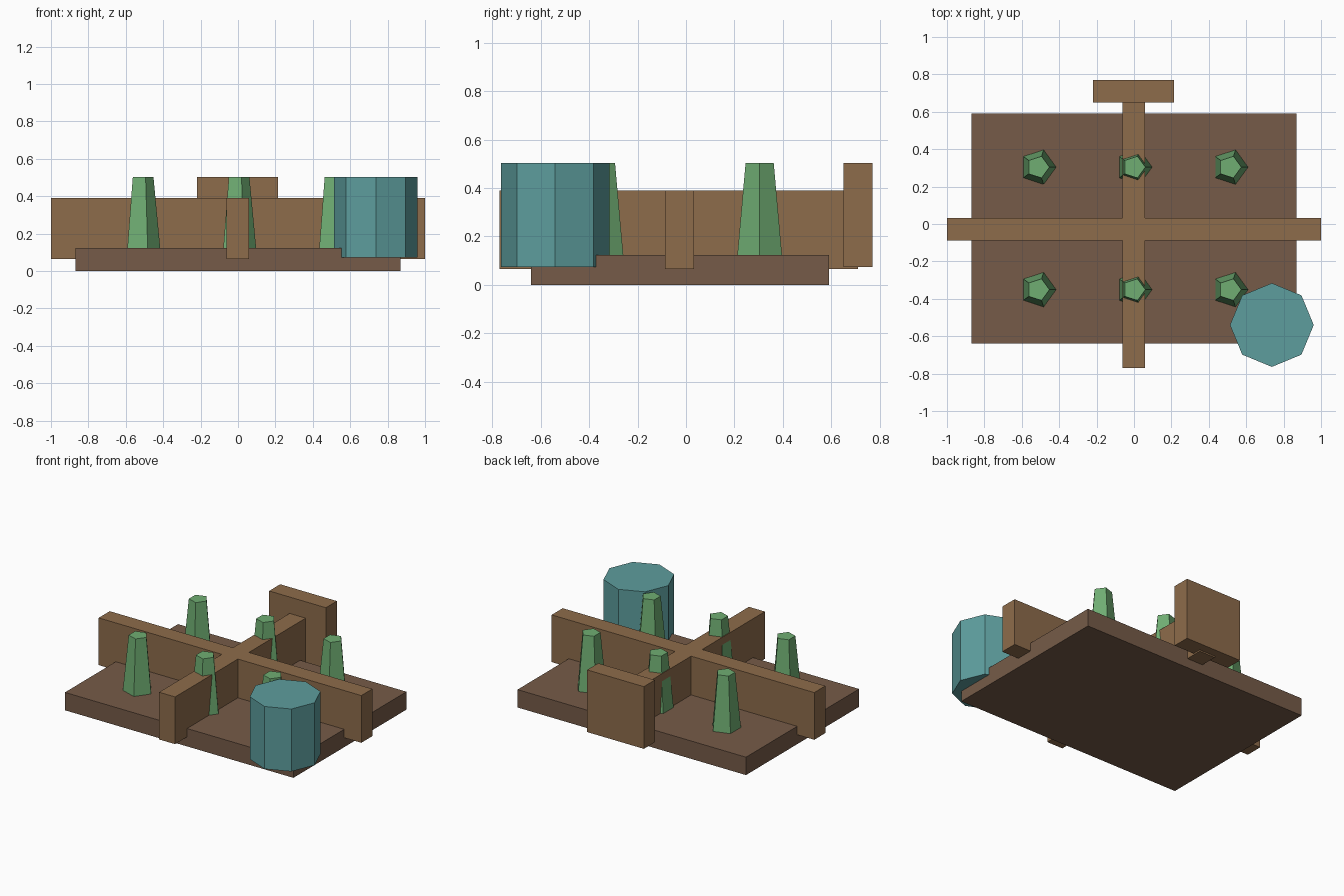
import bpy
import math

if "Cube" in bpy.data.objects:
    bpy.data.objects.remove(bpy.data.objects["Cube"])


def material(name, color):
    m = bpy.data.materials.new(name)
    m.diffuse_color = (*color, 1)
    m.use_nodes = True
    m.node_tree.nodes["Principled BSDF"].inputs["Base Color"].default_value = m.diffuse_color
    return m


DARK = material("dark_wood", (0.18, 0.105, 0.065))
WOOD = material("wood", (0.27, 0.15, 0.07))
GREEN = material("green", (0.16, 0.42, 0.17))
TEAL = material("teal", (0.11, 0.34, 0.34))


def box(name, lo, hi, mat):
    mid = [(a + b) / 2 for a, b in zip(lo, hi)]
    bpy.ops.mesh.primitive_cube_add(size=1, location=mid)
    ob = bpy.context.object
    ob.name = name
    ob.scale = [b - a for a, b in zip(lo, hi)]
    bpy.ops.object.transform_apply(location=False, rotation=False, scale=True)
    ob.data.materials.append(mat)


def prism(name, sides, r1, r2, x, y, z0, z1, mat):
    bpy.ops.mesh.primitive_cone_add(vertices=sides, radius1=r1, radius2=r2,
                                    depth=z1 - z0, location=(x, y, (z0 + z1) / 2),
                                    rotation=(0, 0, -math.pi / 2))
    ob = bpy.context.object
    ob.name = name
    ob.data.materials.append(mat)


# Base slab
box("base", (-0.87, -0.64, 0), (0.87, 0.59, 0.123), DARK)

# Crossing beams and the upright end board
box("long_beam", (-1, -0.087, 0.065), (1, 0.033, 0.39), WOOD)
box("cross_beam", (-0.062, -0.77, 0.065), (0.06, 0.71, 0.39), WOOD)
box("end_board", (-0.218, 0.65, 0.075), (0.214, 0.77, 0.503), WOOD)

# Two rows of tapered five-sided pegs
for y in (-0.351, 0.304):
    for x in (-0.513, 0, 0.513):
        prism("peg", 5, 0.097, 0.061, x, y, 0.122, 0.503, GREEN)

# Eight-sided barrel on the front right corner
prism("barrel", 8, 0.224, 0.224, 0.737, -0.54, 0.073, 0.503, TEAL)
